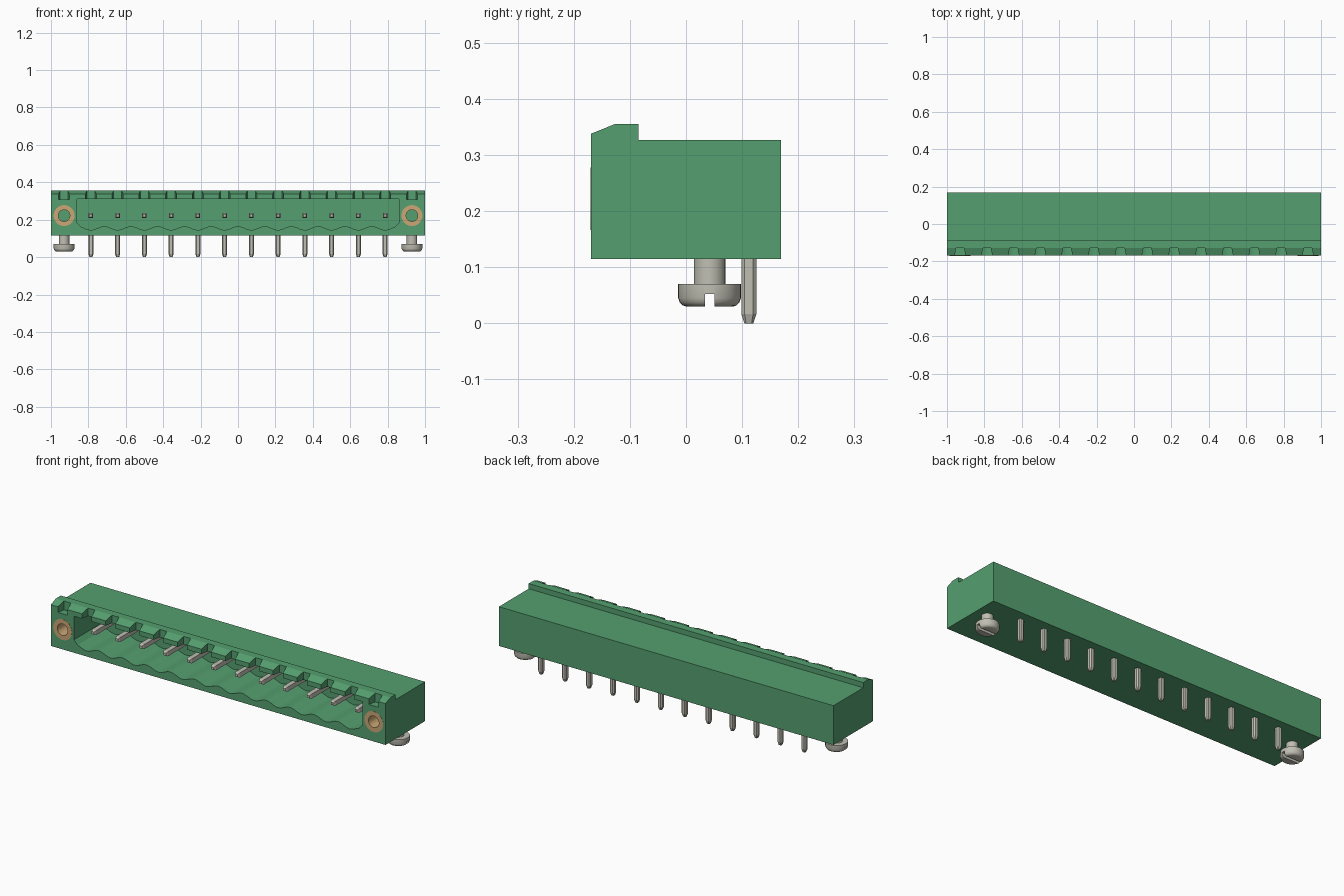
import bpy, bmesh, math
from mathutils import Vector

cube = bpy.data.objects.get("Cube")
if cube:
    bpy.data.objects.remove(cube, do_unlink=True)


def material(name, rgb, metallic=0.0):
    m = bpy.data.materials.new(name)
    m.use_nodes = True
    m.diffuse_color = (*rgb, 1)
    m.node_tree.nodes["Principled BSDF"].inputs["Base Color"].default_value = (*rgb, 1)
    return m


GREEN = material("green plastic", (0.09, 0.35, 0.16))
METAL = material("tinned metal", (0.53, 0.52, 0.45))
BRASS = material("brass", (0.60, 0.39, 0.18))


def finish(name, bm, mat):
    bmesh.ops.recalc_face_normals(bm, faces=bm.faces)
    mesh = bpy.data.meshes.new(name)
    bm.to_mesh(mesh)
    bm.free()
    obj = bpy.data.objects.new(name, mesh)
    bpy.context.collection.objects.link(obj)
    mesh.materials.append(mat)
    return obj


def loft(bm, rings, closed=False):
    """Skin a list of equal rings, capping the ends unless the loop closes."""
    rows = [[bm.verts.new(p) for p in ring] for ring in rings]
    pairs = list(zip(rows, rows[1:]))
    if closed:
        pairs.append((rows[-1], rows[0]))
    else:
        bm.faces.new(rows[0])
        bm.faces.new(rows[-1])
    n = len(rows[0])
    for a, b in pairs:
        for i in range(n):
            j = (i + 1) % n
            bm.faces.new((a[i], a[j], b[j], b[i]))


def circle(r, x, y, z, axis="z", n=32):
    pts = []
    for i in range(n):
        a = 2 * math.pi * i / n
        u, v = r * math.cos(a), r * math.sin(a)
        pts.append(Vector((x + u, y + v, z) if axis == "z" else (x + u, y, z + v)))
    return pts


def octagon(h, c, x, y, z):
    """Square of half width h with corners cut by c."""
    k = h - c
    return [(x + u, y + v, z) for u, v in
            ((h, -k), (h, k), (k, h), (-k, h), (-h, k), (-h, -k), (-k, -h), (k, -h))]


def square(h, x, y, z):
    return [(x + u * h, y, z + v * h) for u, v in ((-1, -1), (1, -1), (1, 1), (-1, 1))]


def activate(obj):
    bpy.ops.object.select_all(action="DESELECT")
    obj.select_set(True)
    bpy.context.view_layer.objects.active = obj


def cut(obj, cutter):
    cutter.hide_render = True
    mod = obj.modifiers.new("cut", "BOOLEAN")
    mod.operation = "DIFFERENCE"
    mod.solver = "EXACT"
    mod.object = cutter
    activate(obj)
    bpy.ops.object.modifier_apply(modifier=mod.name)
    bpy.data.objects.remove(cutter, do_unlink=True)


def smooth(obj, degrees):
    activate(obj)
    bpy.ops.object.shade_smooth_by_angle(angle=math.radians(degrees))


PITCH = 0.143
PINS = [(i - 5.5) * PITCH for i in range(12)]
FLANGES = (-0.93, 0.93)
AXIS_Z = 0.222
FRONT, BACK, BASE = -0.169, 0.169, 0.115

# Housing: side profile with the front latch ridge, swept across the width
profile = [(FRONT, BASE), (BACK, BASE), (BACK, 0.327), (-0.085, 0.327),
           (-0.085, 0.355), (-0.127, 0.355), (FRONT, 0.338)]
bm = bmesh.new()
loft(bm, [[(x, y, z) for y, z in profile] for x in (-1, 1)])
housing = finish("housing", bm, GREEN)

# Plug cavity with a scalloped floor, one trough under each pin
edge, top = 0.862, 0.312
outline = [(edge, top), (-edge, top), (-edge, 0.185)]
steps = 12 * 16
for i in range(1, steps):
    x = -6 * PITCH + i * PITCH / 16
    if abs(x) < edge - 0.02:
        outline.append((x, 0.155 + 0.01 * math.cos(2 * math.pi * i / 16)))
outline.append((edge, 0.185))
bm = bmesh.new()
loft(bm, [[(x, y, z) for x, z in outline] for y in (FRONT - 0.05, 0.07)])
cut(housing, finish("cavity_cutter", bm, GREEN))

# Coding notches through the ridge, flaring toward the front
bm = bmesh.new()
for x in PINS + list(FLANGES):
    loft(bm, [[(x - 0.031, FRONT - 0.01, z), (x + 0.031, FRONT - 0.01, z),
               (x + 0.021, -0.127, z), (x - 0.021, -0.127, z)] for z in (0.307, 0.4)])
cut(housing, finish("notch_cutter", bm, GREEN))

# Bores for the threaded inserts
bm = bmesh.new()
for x in FLANGES:
    loft(bm, [circle(0.056, x, y, AXIS_Z, "y") for y in (FRONT - 0.05, 0.0)])
cut(housing, finish("bore_cutter", bm, GREEN))
smooth(housing, 15)

for side, x in zip(("right", "left"), FLANGES):
    # Brass threaded insert
    bm = bmesh.new()
    loft(bm, [circle(r, x, y, AXIS_Z, "y") for r, y in
              ((0.056, FRONT - 0.001), (0.056, 0.0), (0.031, 0.0), (0.031, FRONT - 0.001))],
         closed=True)
    smooth(finish(side + "_threaded_insert", bm, BRASS), 30)

    # Mounting screw under the housing, rounded head with a slot
    bm = bmesh.new()
    loft(bm, [circle(r, x, 0.042, z) for r, z in
              ((0.042, 0.03), (0.048, 0.032), (0.053, 0.037), (0.056, 0.045),
               (0.056, 0.07), (0.028, 0.07), (0.028, 0.13))])
    screw = finish(side + "_mounting_screw", bm, METAL)
    bm = bmesh.new()
    loft(bm, [[(x + u, 0.042 + v, z) for u, v in
               ((-0.1, -0.0085), (0.1, -0.0085), (0.1, 0.0085), (-0.1, 0.0085))]
              for z in (0.0, 0.052)])
    cut(screw, finish("slot_cutter", bm, METAL))
    smooth(screw, 30)

# Right-angle contacts: a solder leg below and a square blade in the cavity
for i, x in enumerate(PINS, 1):
    bm = bmesh.new()
    loft(bm, [octagon(h, c, x, 0.112, z) for h, c, z in
              ((0.008, 0.003, 0.0), (0.0135, 0.006, 0.017), (0.0135, 0.006, 0.2))])
    finish(f"solder_leg_{i}", bm, METAL)
    bm = bmesh.new()
    loft(bm, [square(h, x, y, AXIS_Z) for h, y in
              ((0.007, -0.116), (0.0125, -0.105), (0.0125, 0.1))])
    finish(f"contact_blade_{i}", bm, METAL)
